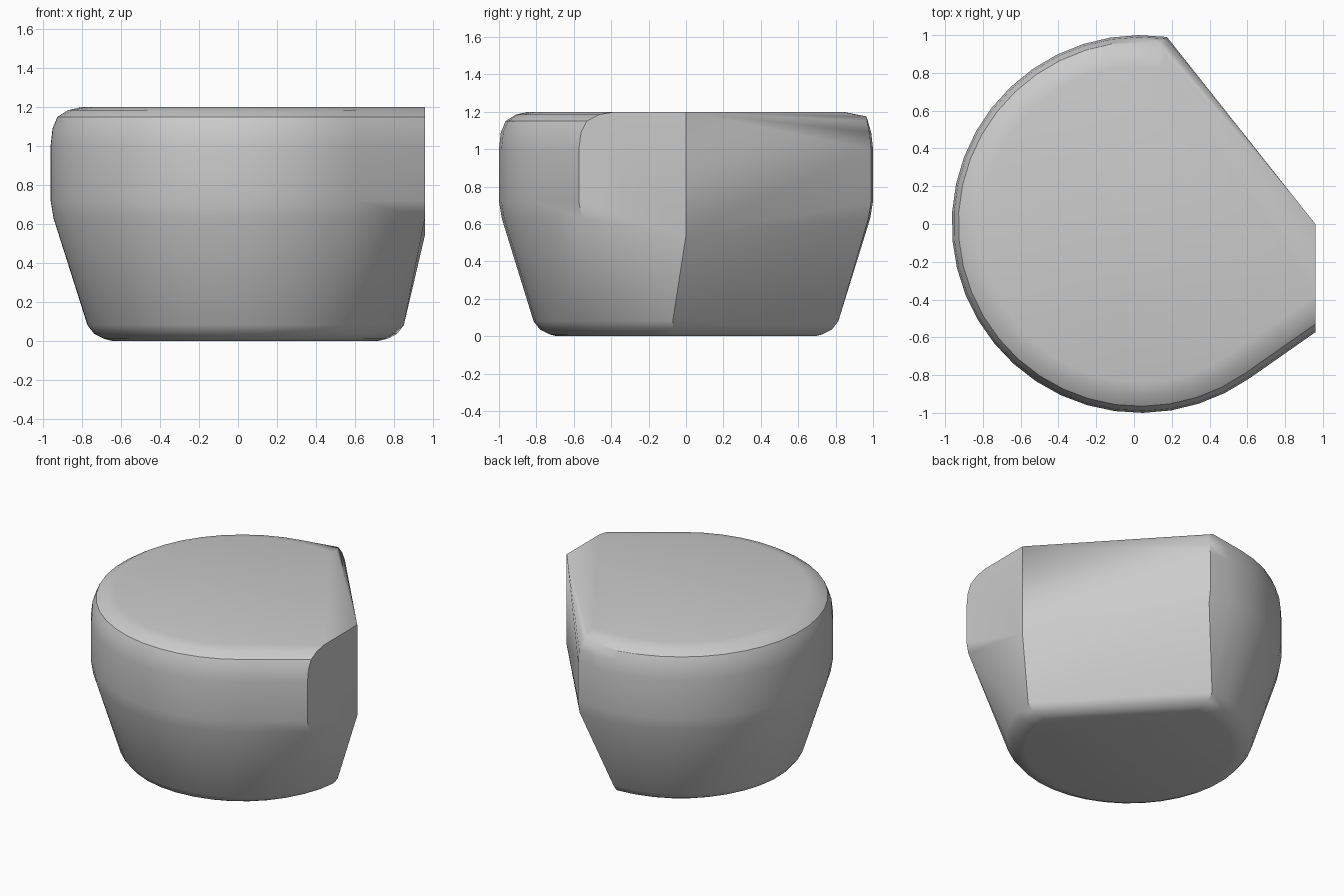
import bpy
import bmesh
from math import sin, cos, radians

cube = bpy.data.objects.get("Cube")
if cube:
    bpy.data.objects.remove(cube, do_unlink=True)

SIDE_X = 0.96          # flat side plane
TANGENT = radians(-55)  # where the round wall runs straight into the side


def arc(cx, radius, z, start, end, steps):
    """Points of one horizontal ring, left open at the cut corner."""
    pts = []
    for i in range(steps + 1):
        a = radians(start + (end - start) * i / steps)
        pts.append((cx + radius * cos(a), radius * sin(a), z))
    return pts


points = []

# Upper wall and rounded rim: each ring runs straight on to the flat side
for radius, z in [(0.985, 0.63), (1.0, 0.72), (1.0, 1.0), (0.99, 1.09),
                  (0.965, 1.15), (0.91, 1.185), (0.84, 1.2)]:
    cx = 0.035
    points += arc(cx, radius, z, 82, 305, 26)
    y = (radius - (SIDE_X - cx) * cos(TANGENT)) / sin(TANGENT)
    points.append((SIDE_X, y, z))

# Tapered foot with a rounded lower edge
for radius, z in [(0.815, 0.08), (0.78, 0.035), (0.73, 0.01), (0.69, 0.0)]:
    points += arc(0.04, radius, z, 92, 355, 28)

# Corners of the slanted cut
points += [(SIDE_X, 0, 1.2), (SIDE_X, 0, 0.54), (0.13, 0.965, 1.175)]

# Skin the rings as one convex body
bm = bmesh.new()
for p in points:
    bm.verts.new(p)
hull = bmesh.ops.convex_hull(bm, input=bm.verts[:])
loose = {g for g in hull["geom_interior"] + hull["geom_unused"]
         if isinstance(g, bmesh.types.BMVert)}
bmesh.ops.delete(bm, geom=list(loose), context="VERTS")
bmesh.ops.dissolve_limit(bm, angle_limit=radians(1), verts=bm.verts[:], edges=bm.edges[:])
bmesh.ops.recalc_face_normals(bm, faces=bm.faces[:])
mesh = bpy.data.meshes.new("cut_bowl_body")
bm.to_mesh(mesh)
bm.free()
body = bpy.data.objects.new("cut_bowl_body", mesh)
bpy.context.collection.objects.link(body)

# Plain grey colour
grey = bpy.data.materials.new("plain_grey")
grey.use_nodes = True
colour = (0.6, 0.6, 0.6, 1)
grey.diffuse_color = colour
grey.node_tree.nodes["Principled BSDF"].inputs["Base Color"].default_value = colour
mesh.materials.append(grey)

# Soft shading with sharp cut edges
bpy.ops.object.select_all(action="DESELECT")
body.select_set(True)
bpy.context.view_layer.objects.active = body
bpy.ops.object.shade_smooth_by_angle(angle=radians(30))
